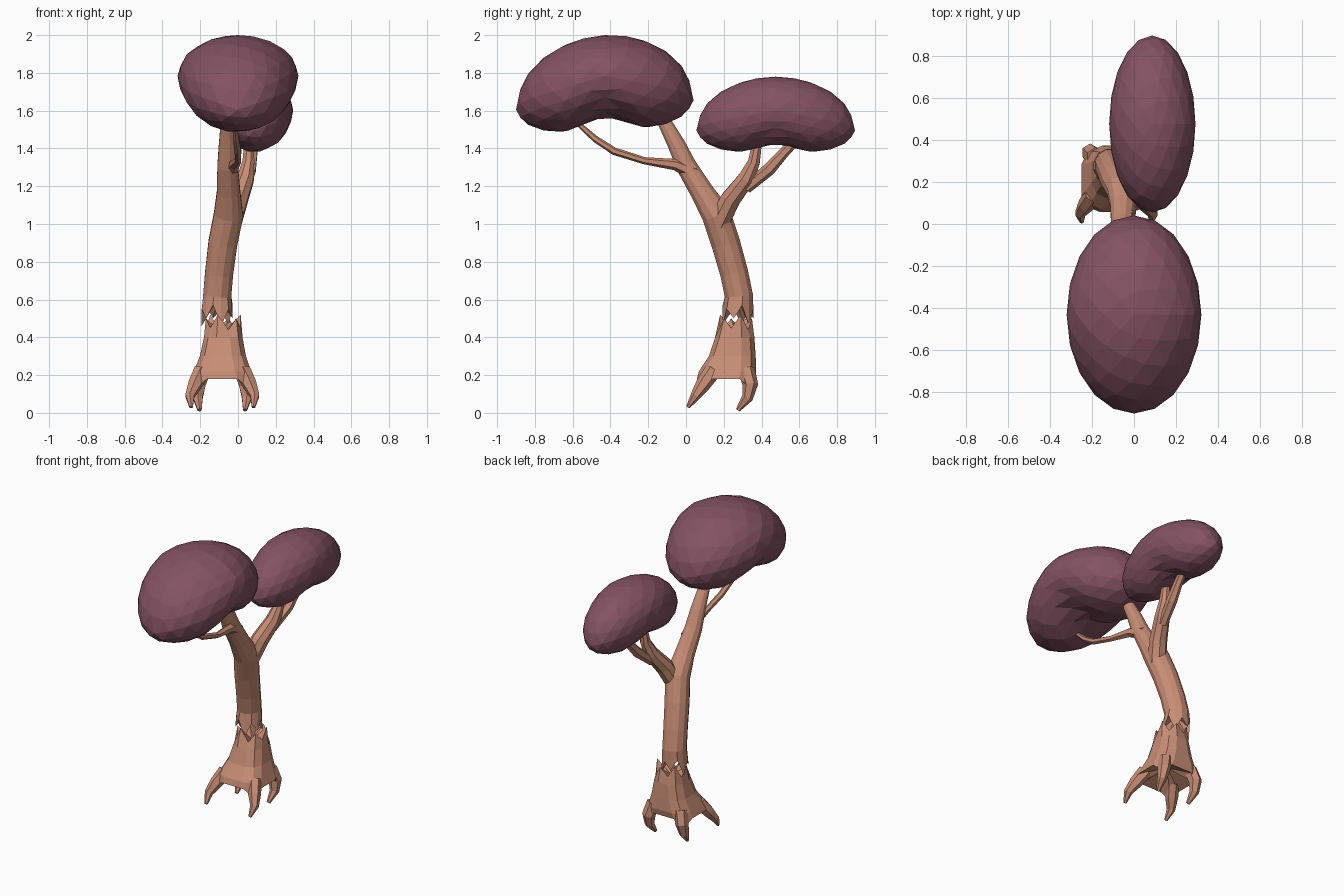
import bpy, bmesh, math
from mathutils import Vector as V

if "Cube" in bpy.data.objects:
    bpy.data.objects.remove(bpy.data.objects["Cube"])


def material(name, rgb):
    m = bpy.data.materials.new(name)
    m.diffuse_color = (*rgb, 1)
    m.use_nodes = True
    m.node_tree.nodes["Principled BSDF"].inputs["Base Color"].default_value = m.diffuse_color
    return m


BARK = material("bark", (0.58, 0.27, 0.18))
LEAF = material("foliage", (0.23, 0.085, 0.125))


def finish(name, bm, mat):
    bmesh.ops.recalc_face_normals(bm, faces=bm.faces)
    me = bpy.data.meshes.new(name)
    bm.to_mesh(me)
    bm.free()
    ob = bpy.data.objects.new(name, me)
    ob.data.materials.append(mat)
    bpy.context.collection.objects.link(ob)
    return ob


def loft(name, rings, start, end, mat=BARK):
    """Skin a list of equal rings and close both ends with a fan."""
    bm = bmesh.new()
    vs = [[bm.verts.new(p) for p in r] for r in rings]
    n = len(vs[0])
    for a, b in zip(vs, vs[1:]):
        for i in range(n):
            j = (i + 1) % n
            bm.faces.new((a[i], a[j], b[j], b[i]))
    for ring, tip in ((vs[0], start), (vs[-1], end)):
        c = bm.verts.new(tip)
        for i in range(n):
            bm.faces.new((ring[i], ring[(i + 1) % n], c))
    return finish(name, bm, mat)


def tube_rings(path, n):
    """Rings square to a path of (x, y, z, radius) points."""
    pts = [V(p[:3]) for p in path]
    rings = []
    for k, p in enumerate(pts):
        t = (pts[min(k + 1, len(pts) - 1)] - pts[max(k - 1, 0)]).normalized()
        up = t.cross(V((1, 0, 0))).normalized()
        side = up.cross(t)
        r = path[k][3]
        rings.append([p + r * (math.cos(a) * side + math.sin(a) * up)
                      for a in (math.tau * (i + 0.5) / n for i in range(n))])
    return rings


def tube(name, path, n=6):
    return loft(name, tube_rings(path, n), path[0][:3], path[-1][:3])


def canopy(name, cx, cy, rx, ry, z, up, low, dent, tilt):
    """Bean-shaped crown: domed on top, hollowed across the underside."""
    bm = bmesh.new()
    bmesh.ops.create_icosphere(bm, subdivisions=3, radius=1)
    for v in bm.verts:
        x, u, w = v.co
        s = math.sqrt(max(0, 1 - u * u))
        t = w / s if s > 1e-4 else 0
        top = z + up * s
        bot = z - low * s + dent * math.exp(-(u / 0.33) ** 2)
        v.co = (cx + rx * x, cy + ry * u,
                (top + bot) / 2 + t * (top - bot) / 2 + tilt * u)
    finish(name, bm, LEAF)


# Crowns
canopy("large_crown", 0, -0.43, 0.32, 0.47, 1.63, 0.37, 0.165, 0.105, 0.025)
canopy("small_crown", 0.087, 0.475, 0.205, 0.42, 1.495, 0.285, 0.14, 0.07, 0.0)

# Upper trunk running into the front limb, with a splintered lower rim
N = 12
trunk = [(-0.11, 0.275, 0.54, 0.085), (-0.11, 0.28, 0.62, 0.077),
         (-0.1, 0.255, 0.74, 0.077), (-0.08, 0.21, 0.9, 0.079),
         (-0.05, 0.16, 1.05, 0.08), (-0.05, 0.085, 1.17, 0.064),
         (-0.055, 0.0, 1.31, 0.056), (-0.055, -0.05, 1.42, 0.048),
         (-0.055, -0.13, 1.57, 0.035)]
rings = tube_rings(trunk, N)
for i, p in enumerate(rings[0]):
    p.z = (0.57, 0.46, 0.55, 0.5)[i % 4]
loft("upper_trunk", rings, (-0.11, 0.275, 0.6), trunk[-1][:3])

# Branches
tube("front_twig", [(-0.04, 0.05, 1.27, 0.04), (-0.02, -0.06, 1.315, 0.03),
                    (0.0, -0.22, 1.335, 0.019), (0.0, -0.38, 1.385, 0.02),
                    (-0.01, -0.48, 1.45, 0.018), (-0.02, -0.58, 1.54, 0.012)])
tube("back_limb", [(-0.04, 0.17, 1.0, 0.06), (0.0, 0.235, 1.13, 0.056),
                   (0.04, 0.32, 1.24, 0.048), (0.055, 0.36, 1.33, 0.034),
                   (0.06, 0.38, 1.45, 0.026)], 8)
tube("back_twig", [(0.035, 0.32, 1.19, 0.03), (0.065, 0.44, 1.29, 0.034),
                   (0.08, 0.53, 1.39, 0.027), (0.09, 0.62, 1.48, 0.024)])

# Stump: squarish flared rings, splintered on top and arched between the roots
rings = []
for z, x, y, rx, ry, power in ((0.18, -0.083, 0.21, 0.17, 0.155, 0.55),
                               (0.22, -0.083, 0.22, 0.155, 0.155, 0.6),
                               (0.3, -0.08, 0.245, 0.125, 0.127, 0.7),
                               (0.4, -0.078, 0.258, 0.105, 0.107, 0.8),
                               (0.49, -0.078, 0.265, 0.095, 0.087, 0.9)):
    ring = []
    for i in range(N):
        a = math.tau * (i + 0.5) / N
        c, s = math.cos(a), math.sin(a)
        ring.append(V((x + rx * math.copysign(abs(c) ** power, c),
                       y + ry * math.copysign(abs(s) ** power, s), z)))
    rings.append(ring)
for i in range(N):
    if i % 3 == 1:
        rings[0][i].z = 0.13
    rings[-1][i].z = (0.52, 0.44, 0.5, 0.45)[i % 4]
loft("stump", rings, (-0.083, 0.22, 0.25), (-0.08, 0.265, 0.42))

# Claw-like roots, mirrored about the stump
for side, label in ((-1, "left"), (1, "right")):
    def root(name, path):
        tube(label + name, [(-0.083 + side * x, y, z, r) for x, y, z, r in path])
    root("_front_root", [(0.11, 0.14, 0.22, 0.045), (0.145, 0.09, 0.15, 0.04),
                         (0.172, 0.05, 0.09, 0.027), (0.165, 0.01, 0.03, 0.01)])
    root("_back_root", [(0.1, 0.32, 0.23, 0.045), (0.125, 0.34, 0.15, 0.042),
                        (0.13, 0.325, 0.08, 0.03), (0.12, 0.275, 0.015, 0.012)])
